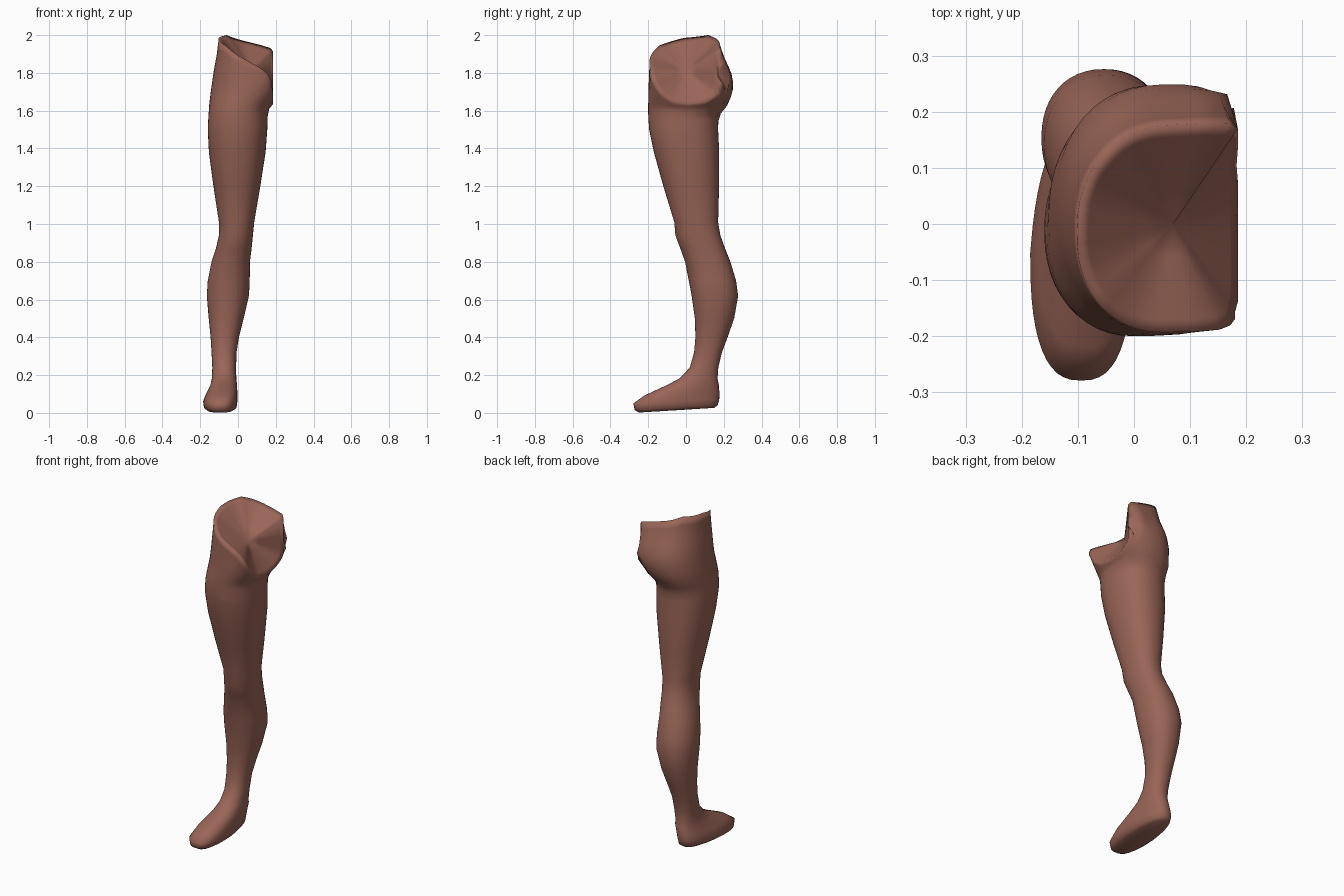
import bpy, bmesh
from math import sin, cos, radians, copysign

if "Cube" in bpy.data.objects:
    bpy.data.objects.remove(bpy.data.objects["Cube"])

N = 48          # columns around the leg
CUT = 0.185     # flat inner side where the leg meets the body's midline

# Horizontal sections: height, left x, right x, front y, back y
ROWS = [
    (0.00, -.160, -.030, -.250, .150), (0.015, -.180, -.008, -.272, .168),
    (0.05, -.185, -.003, -.279, .176), (0.09, -.170, -.003, -.220, .177),
    (0.14, -.147, -.005, -.110, .174), (0.18, -.138, -.009, -.035, .167),
    (0.24, -.136, -.010, .020, .171), (0.32, -.140, -.008, .043, .190),
    (0.40, -.145, .005, .050, .220), (0.50, -.155, .030, .047, .255),
    (0.62, -.165, .058, .030, .276), (0.70, -.160, .062, .015, .265),
    (0.80, -.140, .063, -.005, .235), (0.87, -.117, .072, -.030, .207),
    (0.94, -.101, .079, -.056, .182), (1.01, -.101, .086, -.062, .170),
    (1.20, -.130, .118, -.120, .175), (1.38, -.154, .146, -.170, .176),
    (1.50, -.160, .155, -.195, .170), (1.57, -.157, .157, -.200, .172),
    (1.61, -.153, .165, -.200, .205), (1.64, -.152, .190, -.200, .228),
    (1.73, -.140, .260, -.198, .253), (1.80, -.130, .400, -.195, .240),
    (1.90, -.112, .450, -.192, .195), (2.00, -.100, .500, -.190, .165),
]
LEG_TOP = 1.50  # above this the columns run up to the slanted rim

# Rim height by angle (0 = inner side, -90 = front, 90 = back)
RIM = [(-180, 1.985), (-135, 1.945), (-90, 1.865), (-67.5, 1.77), (-45, 1.70),
       (-22, 1.65), (0, 1.635), (22, 1.645), (45, 1.70), (52.5, 1.74),
       (60, 1.81), (67.5, 1.915), (90, 1.965), (135, 2.0), (180, 1.985)]


def interp(table, k):
    for a, b in zip(table, table[1:]):
        if k <= b[0]:
            t = (k - a[0]) / (b[0] - a[0])
            return [p + (q - p) * t for p, q in zip(a, b)]
    return list(table[-1])


def section_point(deg, z):
    _, xl, xr, yf, yb = interp(ROWS, z)
    c, s = cos(radians(deg)), sin(radians(deg))
    e = 2 / (2.6 if z < 0.12 else 2.2)
    c, s = copysign(abs(c) ** e, c), copysign(abs(s) ** e, s)
    cx, cy = min((xl + xr) / 2, 0.05), (yf + yb) / 2
    if z < 0.12:                       # heel narrower than the toes
        c *= 1 - 0.2 * max(0, s)
    x = cx + c * ((xr - cx) if c > 0 else (cx - xl))
    y = cy + s * (yb - yf) / 2
    if x > CUT:
        x, y = CUT, min(y, 0.17)
    if z < 0.2:                        # sole rises slightly to the heel
        z += 0.028 * (y + 0.28) / 0.45 * (1 - z / 0.2)
    return x, y, z


bm = bmesh.new()
angles = [-180 + 360 * i / N for i in range(N)]


def add_ring(points):
    return [bm.verts.new(p) for p in points]


def bridge(a, b):
    for i in range(N):
        j = (i + 1) % N
        bm.faces.new((a[i], a[j], b[j], b[i]))


def fan(ring, centre):
    v = bm.verts.new(centre)
    for i in range(N):
        bm.faces.new((ring[i], ring[(i + 1) % N], v))


# Foot, calf and thigh
rings = [add_ring(section_point(a, r[0]) for a in angles)
         for r in ROWS if r[0] <= LEG_TOP]

# Hip and buttock, rising to the slanted rim
STEPS = 11
rim_z = [interp(RIM, a)[1] for a in angles]
for k in range(1, STEPS + 1):
    rings.append(add_ring(section_point(a, LEG_TOP + (h - LEG_TOP) * k / STEPS)
                          for a, h in zip(angles, rim_z)))
for a, b in zip(rings, rings[1:]):
    bridge(a, b)

# Sole
fan(rings[0], (-0.09, -0.05, 0.014))

# Hollowed cap across the hip opening
centre = (0.07, 0.0, 1.81)
last = rings[-1]
rim = [v.co.copy() for v in last]
for t in (0.12, 0.4, 0.7):
    ring = add_ring([p + (q - p) * t for p, q in zip(co, centre)] for co in rim)
    bridge(last, ring)
    last = ring
fan(last, centre)

bmesh.ops.recalc_face_normals(bm, faces=bm.faces)
mesh = bpy.data.meshes.new("leg")
bm.to_mesh(mesh)
bm.free()
for p in mesh.polygons:
    p.use_smooth = True

leg = bpy.data.objects.new("leg", mesh)
bpy.context.collection.objects.link(leg)
skin = bpy.data.materials.new("brown_skin")
skin.diffuse_color = (0.32, 0.13, 0.095, 1)
skin.use_nodes = True
skin.node_tree.nodes["Principled BSDF"].inputs["Base Color"].default_value = skin.diffuse_color
mesh.materials.append(skin)
